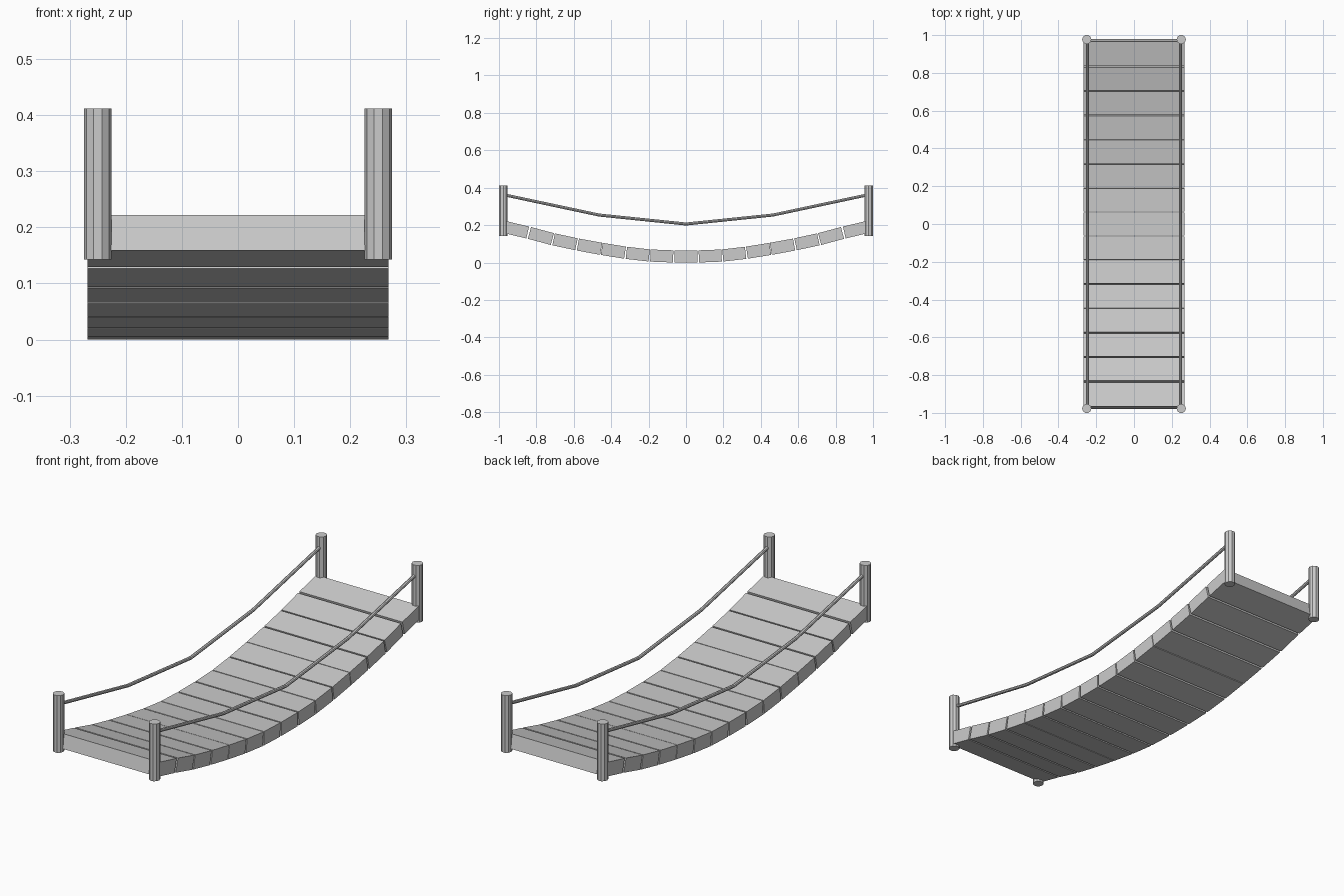
import bpy, bmesh
from math import atan2, hypot, cos, pi
from mathutils import Matrix, Vector

cube = bpy.data.objects.get("Cube")
if cube:
    bpy.data.objects.remove(cube, do_unlink=True)

GREY = (0.6, 0.6, 0.6, 1)
grey = bpy.data.materials.new("plain grey")
grey.use_nodes = True
grey.diffuse_color = GREY
grey.node_tree.nodes["Principled BSDF"].inputs["Base Color"].default_value = GREY


def add_object(name, bm):
    bmesh.ops.recalc_face_normals(bm, faces=bm.faces)
    mesh = bpy.data.meshes.new(name)
    bm.to_mesh(mesh)
    bm.free()
    mesh.materials.append(grey)
    obj = bpy.data.objects.new(name, mesh)
    bpy.context.collection.objects.link(obj)
    return obj


def rod(bm, a, b, radius, sides):
    """Capped prism running from a to b."""
    a, b = Vector(a), Vector(b)
    turn = (b - a).to_track_quat('Z', 'Y').to_matrix().to_4x4()
    bmesh.ops.create_cone(bm, cap_ends=True, segments=sides, radius1=radius,
                          radius2=radius, depth=(b - a).length,
                          matrix=Matrix.Translation((a + b) / 2) @ turn)


# Sagging deck: underside heights at the joints, from the middle to one end
THICK, HALF_WIDTH, PITCH, END = 0.065, 0.268, 0.1307, 0.983
heights = [0, 0.005, 0.02, 0.041, 0.065, 0.093, 0.128, 0.159]
half = [(min((i + 0.5) * PITCH, END), z) for i, z in enumerate(heights)]
joints = [(-y, z) for y, z in reversed(half)] + half


def gap(i):
    """Half the opening at a joint; two joints are nearly closed."""
    if i in (0, len(joints) - 1):
        return 0
    return 0.002 if abs(abs(joints[i][0]) - 3.5 * PITCH) < 0.01 else 0.0045


for i in range(len(joints) - 1):
    (y0, z0), (y1, z1) = joints[i], joints[i + 1]
    length = hypot(y1 - y0, z1 - z0)
    start, stop = gap(i), length - gap(i + 1)
    bm = bmesh.new()
    bmesh.ops.create_cube(bm, size=1)
    bmesh.ops.scale(bm, verts=bm.verts, vec=(2 * HALF_WIDTH, stop - start, THICK))
    bmesh.ops.translate(bm, verts=bm.verts, vec=(0, (start + stop) / 2, THICK / 2))
    bm.transform(Matrix.Translation((0, y0, z0))
                 @ Matrix.Rotation(atan2(z1 - z0, y1 - y0), 4, 'X'))
    add_object(f"plank_{i + 1}", bm)

# Four corner posts
POST_R, POST_X = 0.0245, 0.25
POST_Y = 1 - POST_R * cos(pi / 10)
for side, sx in (("left", 1), ("right", -1)):
    for end, sy in (("front", -1), ("back", 1)):
        bm = bmesh.new()
        x, y = sx * POST_X, sy * POST_Y
        bmesh.ops.create_cone(bm, cap_ends=True, segments=10, radius1=POST_R,
                              radius2=POST_R, depth=0.269,
                              matrix=Matrix.Translation((x, y, 0.2775))
                              @ Matrix.Rotation(pi / 2, 4, 'Z'))
        add_object(f"{end}_{side}_post", bm)

    # Slack handrail rope on each side, in four straight runs
    path = [(-POST_Y, 0.363), (-0.465, 0.254), (0, 0.206), (0.465, 0.254), (POST_Y, 0.363)]
    points = [(sx * 0.247, y, z) for y, z in path]
    bm = bmesh.new()
    for a, b in zip(points, points[1:]):
        rod(bm, a, b, 0.008, 8)
    add_object(f"{side}_handrail_rope", bm)
